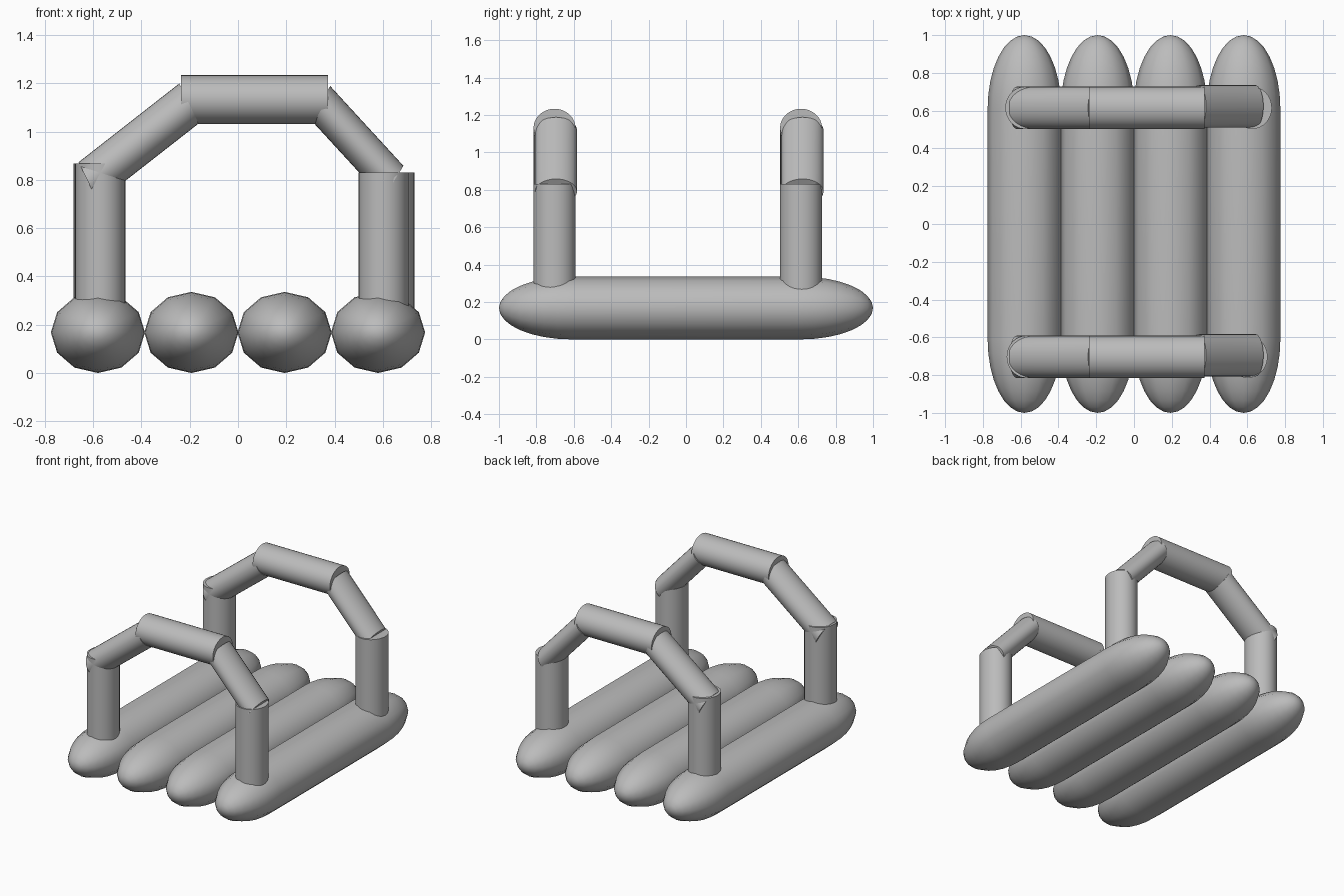
import bpy
import bmesh
from math import sin, cos, pi, radians
from mathutils import Vector

if "Cube" in bpy.data.objects:
    bpy.data.objects.remove(bpy.data.objects["Cube"])

grey = bpy.data.materials.new("plain grey")
grey.use_nodes = True
grey.diffuse_color = (0.5, 0.5, 0.5, 1)
grey.node_tree.nodes["Principled BSDF"].inputs["Base Color"].default_value = (0.5, 0.5, 0.5, 1)


def loft(name, rings, sides):
    """Skin elliptical rings, each given as centre and two half axes."""
    bm = bmesh.new()
    loops = []
    for c, u, v in rings:
        angles = [2 * pi * i / sides for i in range(sides)]
        loops.append([bm.verts.new(c + u * cos(a) + v * sin(a)) for a in angles])
    for a, b in zip(loops, loops[1:]):
        for i in range(sides):
            j = (i + 1) % sides
            bm.faces.new((a[i], a[j], b[j], b[i]))
    bm.faces.new(loops[0])
    bm.faces.new(loops[-1])
    bmesh.ops.remove_doubles(bm, verts=bm.verts, dist=0.0001)
    bmesh.ops.recalc_face_normals(bm, faces=bm.faces)
    mesh = bpy.data.meshes.new(name)
    bm.to_mesh(mesh)
    bm.free()
    mesh.materials.append(grey)
    obj = bpy.data.objects.new(name, mesh)
    bpy.context.collection.objects.link(obj)
    bpy.ops.object.select_all(action='DESELECT')
    obj.select_set(True)
    bpy.context.view_layer.objects.active = obj
    bpy.ops.object.shade_smooth_by_angle(angle=radians(50))


def tube(name, y, start, end, half):
    """Straight tube in the xz plane; half is its in-plane half axis."""
    u = Vector((half[0], 0, half[1]))
    v = Vector((0, 0.112, 0))
    loft(name, [(Vector((p[0], y, p[1])), u, v) for p in (start, end)], 32)


# Four long floats with stretched round ends
STEPS = 8
RX, RZ, STRAIGHT, CAP = 0.195, 0.168, 0.61, 0.39
for number, x in enumerate((-0.58, -0.193, 0.193, 0.58), 1):
    rings = []
    for side in (-1, 1):
        for i in range(STEPS + 1):
            a = pi / 2 * (i if side > 0 else STEPS - i) / STEPS
            r = max(cos(a), 0)
            rings.append((Vector((x, side * (STRAIGHT + CAP * sin(a)), RZ)),
                          Vector((RX * r, 0, 0)), Vector((0, 0, RZ * r))))
    loft(f"float_{number}", rings, 12)

# Two arched handles made of five straight tubes each
for place, y, left_x, right_x in (("front", -0.703, 0.603, -0.57),
                                  ("back", 0.615, 0.626, -0.577)):
    tube(f"{place}_left_post", y, (left_x, 0.22), (left_x, 0.83), (0.104, 0))
    tube(f"{place}_right_post", y, (right_x, 0.22), (right_x, 0.868), (0.104, 0))
    tube(f"{place}_top_bar", y, (-0.237, 1.132), (0.372, 1.132), (0, 0.101))
    tube(f"{place}_left_slant", y + 0.008, (0.34, 1.12), (0.643, 0.79), (0.042, 0.068))
    tube(f"{place}_right_slant", y, (-0.203, 1.116), (-0.62, 0.79), (-0.04, 0.083))
